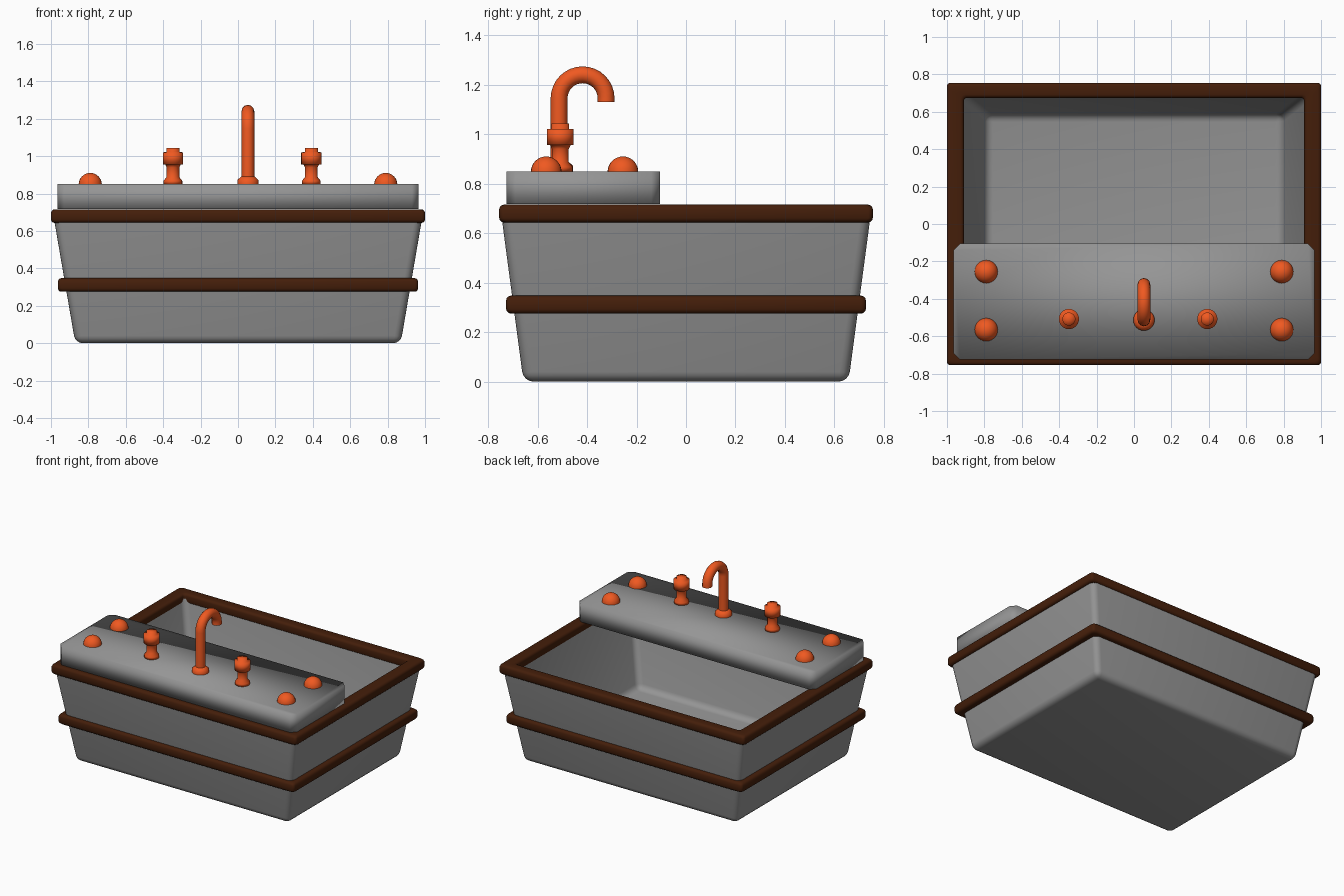
import bpy, bmesh
from math import pi, cos, sin, radians

if "Cube" in bpy.data.objects:
    bpy.data.objects.remove(bpy.data.objects["Cube"])


def material(name, rgb):
    m = bpy.data.materials.new(name)
    m.diffuse_color = (*rgb, 1)
    m.use_nodes = True
    m.node_tree.nodes["Principled BSDF"].inputs["Base Color"].default_value = m.diffuse_color
    return m


brown = material("dark_wood", (0.058, 0.013, 0.003))
copper = material("copper", (0.87, 0.10, 0.015))
iron = material("dark_grey", (0.30, 0.30, 0.30))


def finish(name, bm, mat, angle=35):
    bmesh.ops.recalc_face_normals(bm, faces=bm.faces)
    me = bpy.data.meshes.new(name)
    bm.to_mesh(me)
    bm.free()
    ob = bpy.data.objects.new(name, me)
    bpy.context.collection.objects.link(ob)
    smooth(ob, mat, angle)
    return ob


def smooth(ob, mat, angle):
    ob.data.materials.append(mat)
    bpy.ops.object.select_all(action='DESELECT')
    bpy.context.view_layer.objects.active = ob
    ob.select_set(True)
    bpy.ops.object.shade_smooth_by_angle(angle=radians(angle))


def rect_rings(rings, closed):
    """Joins rectangles (half x, half y, z) into a shell, closed ring or capped."""
    bm = bmesh.new()
    loops = [[bm.verts.new((sx * hx, sy * hy, z))
              for sx, sy in ((-1, -1), (1, -1), (1, 1), (-1, 1))] for hx, hy, z in rings]
    pairs = list(zip(loops, loops[1:]))
    if closed:
        pairs.append((loops[-1], loops[0]))
    else:
        bm.faces.new(loops[0])
        bm.faces.new(loops[-1])
    for a, b in pairs:
        for i in range(4):
            j = (i + 1) % 4
            bm.faces.new((a[i], a[j], b[j], b[i]))
    return bm


def lathe(name, profile, loc, mat, angle=35, steps=24):
    """Spins (radius, z) points around the vertical axis."""
    bm = bmesh.new()
    vs = [bm.verts.new((r, 0, z)) for r, z in profile]
    es = [bm.edges.new(p) for p in zip(vs, vs[1:])]
    bmesh.ops.spin(bm, geom=vs + es, cent=(0, 0, 0), axis=(0, 0, 1),
                   angle=2 * pi, steps=steps, use_merge=True)
    bmesh.ops.remove_doubles(bm, verts=bm.verts, dist=1e-5)
    ob = finish(name, bm, mat, angle)
    ob.location = loc
    return ob


# Tub: tapered hollow basin with rounded bottom and corners
TOP = 0.70
bm = rect_rings([(0.87, 0.657, 0), (0.99, 0.75, TOP),
                 (0.92, 0.685, TOP), (0.795, 0.585, 0.08)], closed=False)
soft = [e for e in bm.edges if min(v.co.z for v in e.verts) < TOP - 0.01]
bmesh.ops.bevel(bm, geom=soft, offset=0.04, segments=4, profile=0.5, affect='EDGES')
finish("tub", bm, iron)

# Wooden hoops: upper rim and lower band
for name, (ox, oy), (ix, iy), z0, z1 in (
        ("upper_rim", (1.0, 0.755), (0.91, 0.675), 0.643, 0.715),
        ("lower_band", (0.963, 0.727), (0.885, 0.655), 0.275, 0.347)):
    bm = rect_rings([(ox, oy, z0), (ox, oy, z1), (ix, iy, z1), (ix, iy, z0)], closed=True)
    bmesh.ops.bevel(bm, geom=bm.edges[:], offset=0.018, segments=3, profile=0.5, affect='EDGES')
    finish(name, bm, brown)

# Faucet shelf: slab with clipped corners, softly shaded throughout
bm = rect_rings([(0.965, 0.31, 0.717), (0.965, 0.31, 0.85)], closed=False)
upright = [e for e in bm.edges if abs(e.verts[0].co.z - e.verts[1].co.z) > 0.1]
bmesh.ops.bevel(bm, geom=upright, offset=0.035, segments=1, affect='EDGES')
finish("faucet_shelf", bm, iron, 180).location.y = -0.415

# Domed rivets
dome = [(0.062 * cos(a * pi / 16), 0.062 * sin(a * pi / 16)) for a in range(8)] + [(0, 0.062)]
for x in (-0.79, 0.79):
    for y in (-0.255, -0.565):
        lathe("rivet", dome, (x, y, 0.848), copper)

# Tap handles
handle = [(0, 0), (0.05, 0), (0.05, 0.018), (0.034, 0.038), (0.034, 0.09), (0.042, 0.106),
          (0.054, 0.106), (0.054, 0.17), (0.035, 0.172), (0.035, 0.193), (0, 0.193)]
for x in (-0.348, 0.392):
    lathe("tap_handle", handle, (x, -0.508, 0.85), copper, 180)

# Spout: collar and gooseneck pipe
SX, SY, R, ZC = 0.053, -0.513, 0.095, 1.145
lathe("spout_collar", [(0, 0), (0.057, 0), (0.057, 0.022), (0.034, 0.042), (0, 0.042)],
      (SX, SY, 0.85), copper, 60)
path = [(SY, 0.86)] + [(SY + R - R * cos(a * pi / 16), ZC + R * sin(a * pi / 16))
                       for a in range(17)] + [(SY + 2 * R, 1.131)]
cu = bpy.data.curves.new("spout", 'CURVE')
cu.dimensions = '3D'
cu.bevel_depth = 0.034
cu.bevel_resolution = 4
cu.use_fill_caps = True
sp = cu.splines.new('POLY')
sp.points.add(len(path) - 1)
for p, (y, z) in zip(sp.points, path):
    p.co = (SX, y, z, 1)
spout = bpy.data.objects.new("spout", cu)
bpy.context.collection.objects.link(spout)
bpy.ops.object.select_all(action='DESELECT')
bpy.context.view_layer.objects.active = spout
spout.select_set(True)
bpy.ops.object.convert(target='MESH')
smooth(bpy.context.object, copper, 35)
